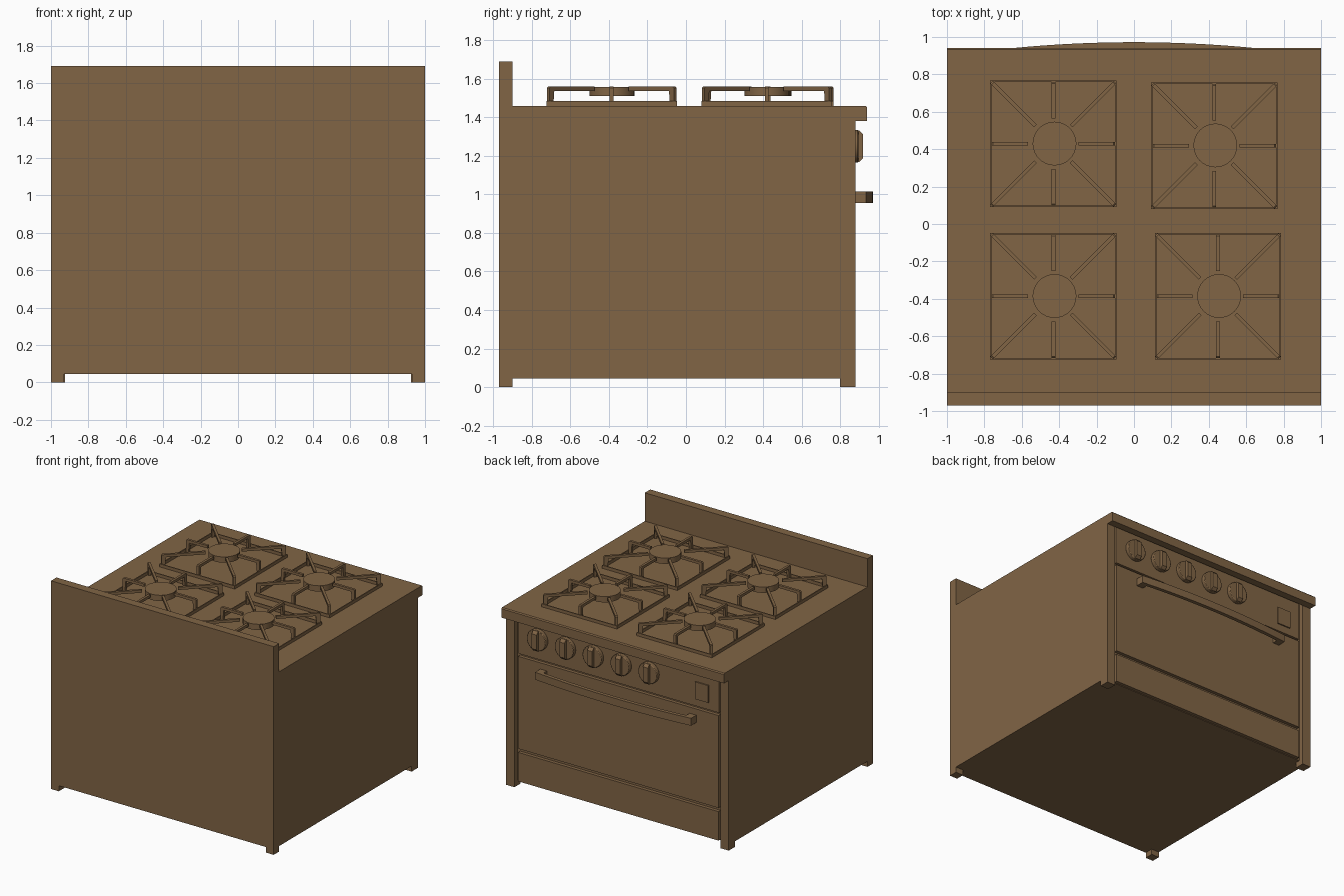
import bpy, bmesh, math
from mathutils import Vector

if "Cube" in bpy.data.objects:
    bpy.data.objects.remove(bpy.data.objects["Cube"])

enamel = bpy.data.materials.new("brown_enamel")
enamel.diffuse_color = (0.22, 0.13, 0.06, 1)
enamel.use_nodes = True
enamel.node_tree.nodes["Principled BSDF"].inputs["Base Color"].default_value = enamel.diffuse_color


def prism(name, pts, axis, a, b):
    """Extrude a 2D profile along an axis: x -> (y,z), y -> (x,z), z -> (x,y)."""
    def at(p, d):
        return {'x': (d, p[0], p[1]), 'y': (p[0], d, p[1]), 'z': (p[0], p[1], d)}[axis]
    bm = bmesh.new()
    low = [bm.verts.new(at(p, a)) for p in pts]
    high = [bm.verts.new(at(p, b)) for p in pts]
    bm.faces.new(low)
    bm.faces.new(high)
    for i in range(len(pts)):
        j = (i + 1) % len(pts)
        bm.faces.new((low[i], low[j], high[j], high[i]))
    bmesh.ops.recalc_face_normals(bm, faces=bm.faces)
    me = bpy.data.meshes.new(name)
    bm.to_mesh(me)
    bm.free()
    me.materials.append(enamel)
    ob = bpy.data.objects.new(name, me)
    bpy.context.collection.objects.link(ob)
    return ob


def box(name, x0, x1, y0, y1, z0, z1):
    return prism(name, [(x0, y0), (x1, y0), (x1, y1), (x0, y1)], 'z', z0, z1)


def cylinder(name, r, depth, loc, rot=(0, 0, 0), sides=32, bevel=0):
    bpy.ops.mesh.primitive_cylinder_add(vertices=sides, radius=r, depth=depth, location=loc, rotation=rot)
    ob = bpy.context.object
    ob.name = name
    ob.data.materials.append(enamel)
    bpy.ops.object.shade_smooth_by_angle(angle=math.radians(35))
    if bevel:
        m = ob.modifiers.new("bevel", 'BEVEL')
        m.width, m.segments = bevel, 2
    return ob


# Back panel with its two feet
prism("back_panel", [(-1, 0), (-0.93, 0), (-0.93, 0.045), (0.93, 0.045), (0.93, 0), (1, 0),
                     (1, 1.69), (-1, 1.69)], 'y', -0.97, -0.90)

# Cabinet, front recess and front corner posts
box("cabinet", -1, 1, -0.90, 0.80, 0.045, 1.445)
box("cabinet_front", -0.925, 0.925, 0.80, 0.84, 0.045, 1.445)
for side, s in (("left", -1), ("right", 1)):
    x0, x1 = sorted((s * 0.925, s))
    box(side + "_front_post", x0, x1, 0.80, 0.88, 0, 1.445)

# Cooktop with a turned-down front lip
prism("cooktop", [(-0.90, 1.445), (0.88, 1.445), (0.88, 1.38), (0.94, 1.38), (0.94, 1.452),
                  (0.932, 1.46), (-0.90, 1.46)], 'x', -1, 1)

# Front panels
box("control_panel", -0.9, 0.9, 0.84, 0.862, 1.085, 1.445)
box("oven_door", -0.9, 0.9, 0.84, 0.868, 0.315, 1.065)
box("drawer_front", -0.9, 0.9, 0.84, 0.868, 0.05, 0.285)
box("switch", -0.81, -0.69, 0.86, 0.872, 1.145, 1.285)

# Bowed door handle
xs = [0.7 * (i / 12 - 1) for i in range(25)]
bow = lambda x: 0.972 - 0.075 * x * x
outer = [(x, bow(x)) for x in xs]
inner = [(x, bow(x) - 0.03) for x in reversed(xs[1:-1])]
prism("door_handle", outer + [(0.7, 0.865), (xs[-2], 0.865)] + inner +
      [(xs[1], 0.865), (-0.7, 0.865)], 'z', 0.955, 1.015)

# Control knobs, each a dial with a vertical grip
for i in range(5):
    x = 0.72 - 0.25 * i
    cylinder(f"knob_{i + 1}", 0.085, 0.035, (x, 0.877, 1.25), (math.pi / 2, 0, 0), bevel=0.005)
    prism(f"knob_grip_{i + 1}", [(0.87, 1.168), (0.90, 1.168), (0.92, 1.19), (0.92, 1.31),
                                 (0.90, 1.332), (0.87, 1.332)], 'x', x - 0.022, x + 0.022)


# Burner: cap on a thin stem, square rim, eight bent arms
def burner(tag, cx, cy):
    cylinder(tag + "_burner_cap", 0.117, 0.047, (cx, cy, 1.5335))
    cylinder(tag + "_burner_stem", 0.009, 0.06, (cx, cy, 1.485), sides=12)
    h, t = 0.338, 0.008
    gx, gy = cx - 0.006, cy - 0.001
    for s in (-1, 1):
        a, b = sorted((s * h, s * (h - t)))
        box(tag + "_rim_side", gx + a, gx + b, gy - h, gy + h, 1.455, 1.485)
        box(tag + "_rim_end", gx - h + t, gx + h - t, gy + a, gy + b, 1.455, 1.485)
    for k in range(8):
        r = h - 0.008 if k % 2 == 0 else h * math.sqrt(2) - 0.012
        w = 0.03 if k % 2 == 0 else 0.035
        arm = prism(f"{tag}_grate_arm_{k + 1}",
                    [(r, 1.455), (r, 1.553), (r - 0.008, 1.56), (0.135, 1.56), (0.135, 1.538),
                     (r - w, 1.538), (r - w + 0.008, 1.455)], 'y', -0.01, 0.01)
        arm.location = Vector((gx, gy, 0))
        arm.rotation_euler.z = k * math.pi / 4


burner("back_left", -0.425, 0.43)
burner("back_right", 0.435, 0.42)
burner("front_left", -0.425, -0.385)
burner("front_right", 0.455, -0.385)
